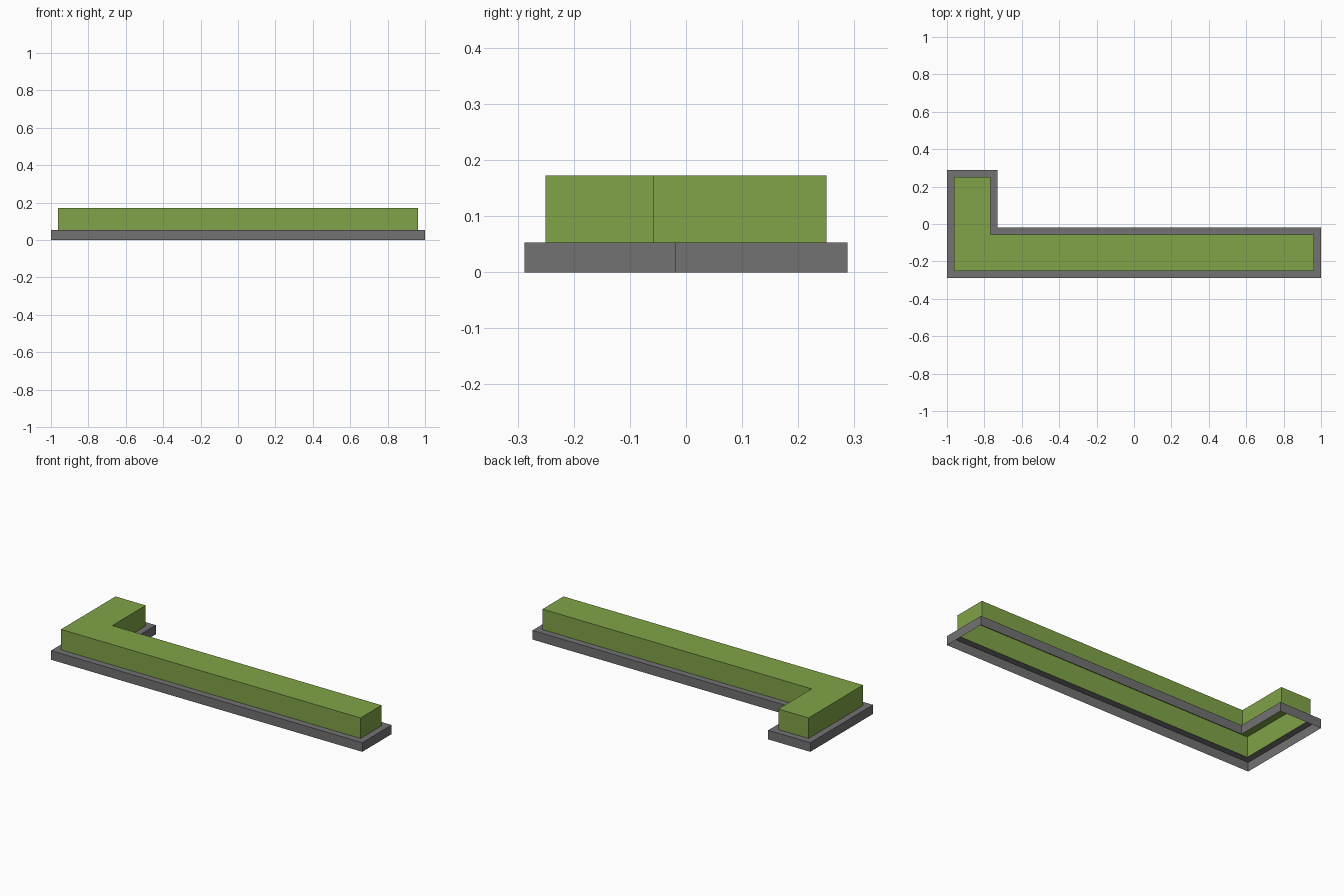
import bpy, bmesh

if "Cube" in bpy.data.objects:
    bpy.data.objects.remove(bpy.data.objects["Cube"])

Z_BASE, Z_TOP, INSET = 0.053, 0.172, 0.038


def material(name, rgb):
    m = bpy.data.materials.new(name)
    m.diffuse_color = (*rgb, 1.0)
    m.use_nodes = True
    m.node_tree.nodes["Principled BSDF"].inputs["Base Color"].default_value = m.diffuse_color
    return m


def l_outline(inset):
    """L-shaped footprint, counter-clockwise, shrunk inwards by inset."""
    x0, x1, xi = -1 + inset, 1 - inset, -0.73 - inset
    y0, y1, yi = -0.288 + inset, 0.288 - inset, -0.019 - inset
    return [(x0, y0), (x1, y0), (x1, yi), (xi, yi), (xi, y1), (x0, y1)]


def shell(name, rings, mat, cap):
    """Open-bottomed shell bridging (inset, height) rings, optionally capped."""
    bm = bmesh.new()
    loops = [[bm.verts.new((x, y, z)) for x, y in l_outline(i)] for i, z in rings]
    for a, b in zip(loops, loops[1:]):
        for k in range(len(a)):
            n = (k + 1) % len(a)
            bm.faces.new((a[k], a[n], b[n], b[k]))
    if cap:
        bm.faces.new(loops[-1])
    mesh = bpy.data.meshes.new(name)
    bm.to_mesh(mesh)
    bm.free()
    mesh.materials.append(mat)
    obj = bpy.data.objects.new(name, mesh)
    bpy.context.collection.objects.link(obj)
    return obj


grey = material("stone grey", (0.168, 0.168, 0.168))
green = material("hedge green", (0.216, 0.366, 0.065))

# Stone kerb: outer wall and the ledge up to the hedge
shell("kerb", [(0, 0), (0, Z_BASE), (INSET, Z_BASE)], grey, cap=False)
# Hedge: walls with a flat top
shell("hedge", [(INSET, Z_BASE), (INSET, Z_TOP)], green, cap=True)
